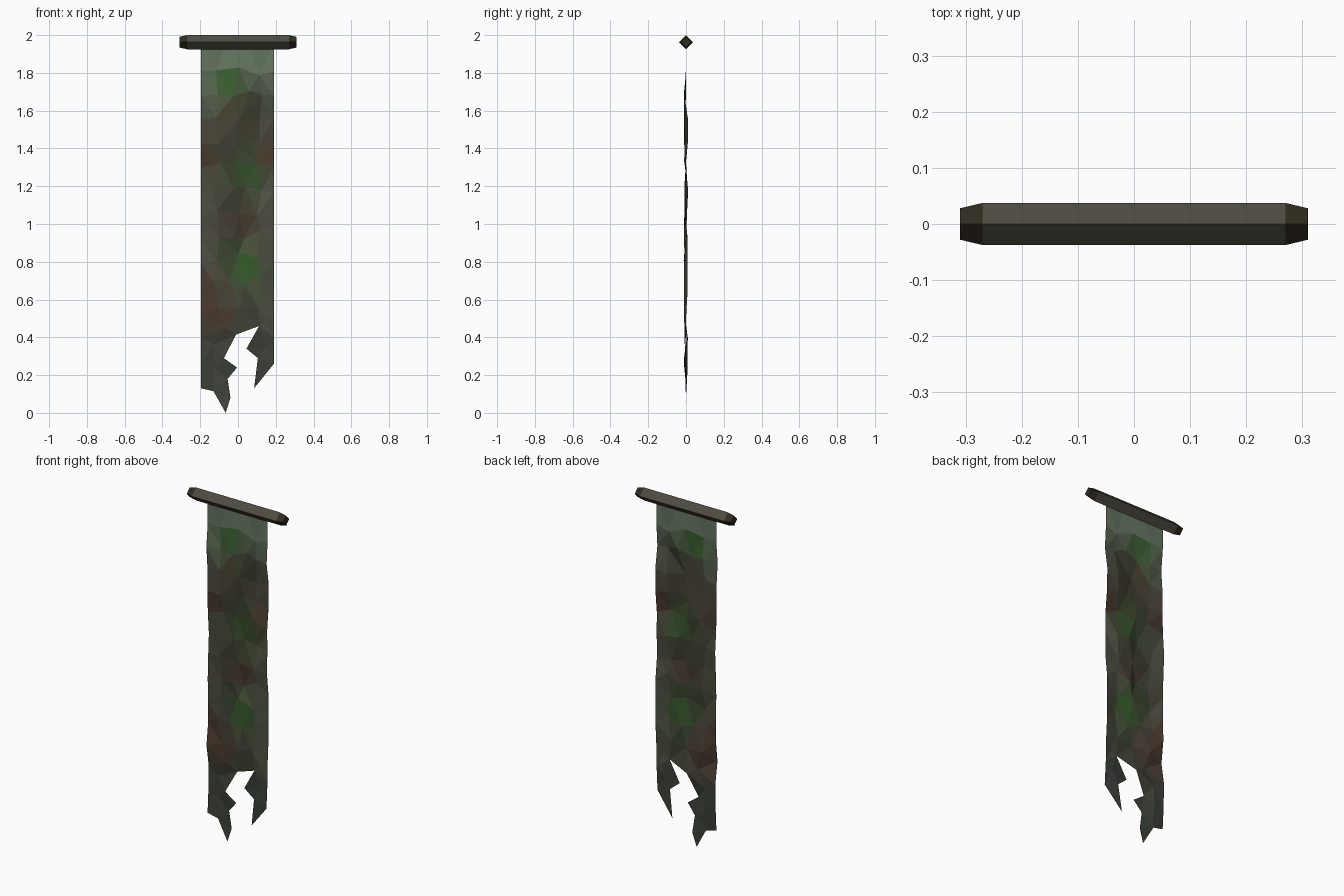
import bpy, bmesh, math, random
from mathutils import Vector
from mathutils.geometry import delaunay_2d_cdt

if "Cube" in bpy.data.objects:
    bpy.data.objects.remove(bpy.data.objects["Cube"])

random.seed(7)
materials = {}


def material_slot(obj, rgb):
    key = tuple(round(c, 3) for c in rgb)
    if key not in materials:
        materials[key] = bpy.data.materials.new("paint")
        materials[key].diffuse_color = (*key, 1)
    mat = materials[key]
    if mat.name not in obj.data.materials:
        obj.data.materials.append(mat)
    return obj.data.materials.find(mat.name)


def add_object(name, bm):
    bmesh.ops.recalc_face_normals(bm, faces=bm.faces)
    mesh = bpy.data.meshes.new(name)
    bm.to_mesh(mesh)
    bm.free()
    obj = bpy.data.objects.new(name, mesh)
    bpy.context.collection.objects.link(obj)
    return obj


# Hanging rod: diamond section with tapered ends
bm = bmesh.new()
rings = []
for x, r in [(-0.31, 0.028), (-0.27, 0.0375), (0.27, 0.0375), (0.31, 0.028)]:
    rings.append([bm.verts.new((x, r * math.cos(a * math.pi / 2),
                                1.9625 + r * math.sin(a * math.pi / 2))) for a in range(4)])
for a, b in zip(rings, rings[1:]):
    for i in range(4):
        j = (i + 1) % 4
        bm.faces.new((a[i], a[j], b[j], b[i]))
bm.faces.new(rings[0])
bm.faces.new(rings[-1])
rod = add_object("hanging_rod", bm)
for p in rod.data.polygons:
    rgb = (0.075, 0.07, 0.052) if abs(p.center.x) < 0.2 else (0.03, 0.024, 0.014)
    p.material_index = material_slot(rod, rgb)

# Cloth outline: torn hem, then right side up and left side down
hem = [(-0.195, 0.13), (-0.13, 0.115), (-0.065, 0.0), (-0.04, 0.08), (-0.055, 0.18),
       (-0.005, 0.24), (-0.075, 0.29), (-0.01, 0.415), (0.112, 0.46), (0.045, 0.34),
       (0.105, 0.29), (0.085, 0.13), (0.19, 0.26)]
levels = [0.4 + 0.128 * i for i in range(12)]
right = [(0.19, z) for z in levels] + [(0.19, 1.96)]
top = [(0.06, 1.96), (-0.06, 1.96)]
left = [(-0.195, 1.96)] + [(-0.195, z) for z in reversed(levels)] + [(-0.195, 0.26)]
outline = hem + right + top + left

# Jittered points inside the cloth
inside = [(-0.13, 0.24), (-0.13, 0.36), (-0.07, 0.45), (0.15, 0.36), (0.145, 0.49)]
for row in range(11):
    columns = (-0.115, -0.03, 0.045, 0.125) if row % 2 else (-0.1, 0.0, 0.1)
    for x in columns:
        inside.append((x + random.uniform(-0.018, 0.018),
                       0.58 + 0.122 * row + random.uniform(-0.03, 0.03)))
points = [Vector(p) for p in outline + inside]
verts, _, tris, *_ = delaunay_2d_cdt(points, [], [list(range(len(outline)))], 1, 1e-5)

# Rippled cloth sheet
bm = bmesh.new()
cloth_verts = []
for v in verts:
    amount = 0 if v.y > 1.78 else 0.012 if v.y > 0.2 else 0.005
    cloth_verts.append(bm.verts.new((v.x, random.uniform(-amount, amount), v.y)))
for t in tris:
    bm.faces.new([cloth_verts[i] for i in t])
cloth = add_object("torn_cloth", bm)

# Mottled cloth colours: stains blended over a grey green base
green, brown, dark = (0.028, 0.11, 0.018), (0.062, 0.03, 0.018), (0.036, 0.042, 0.024)
stains = [(-0.05, 1.74, green), (0, 1.55, brown), (0.05, 1.43, dark), (0.19, 1.36, brown),
          (-0.19, 1.37, brown), (0.03, 1.24, green), (0, 1.03, brown), (-0.05, 0.87, dark),
          (0.04, 0.76, green), (-0.1, 0.52, brown), (0.06, 0.54, dark), (0.08, 1.66, dark),
          (-0.06, 1.33, dark), (-0.02, 1.14, dark), (-0.19, 0.65, brown)]
for p in cloth.data.polygons:
    x, z = p.center.x, p.center.z
    if z < 0.42:
        base = Vector((0.045, 0.053, 0.04))
    else:
        pale = min(1, max(0, (z - 1.55) / 0.3))
        base = Vector((0.078, 0.078, 0.056)).lerp(Vector((0.13, 0.18, 0.12)), pale)
    if z < 1.84:
        for sx, sz, rgb in stains:
            w = 0.9 * math.exp(-((x - sx) / 0.085) ** 2 - ((z - sz) / 0.11) ** 2)
            base = base.lerp(Vector(rgb), w)
    p.material_index = material_slot(cloth, base * random.uniform(0.9, 1.1))

for m in bpy.data.materials:
    if m.users and not m.is_grease_pencil:
        m.use_nodes = True
        m.node_tree.nodes["Principled BSDF"].inputs["Base Color"].default_value = m.diffuse_color
